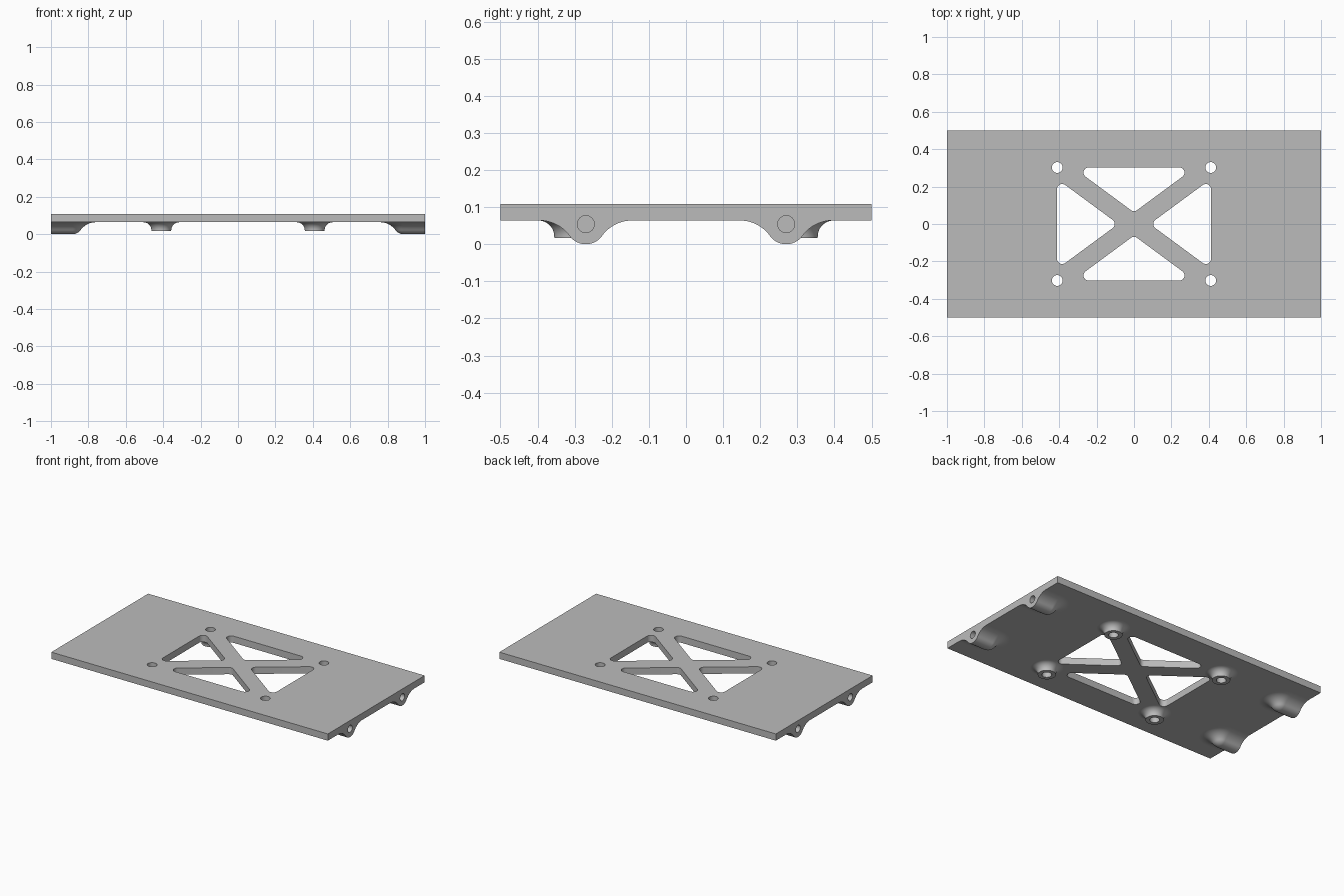
import bpy, bmesh
from math import pi, sin, cos, atan2, sqrt, hypot
from mathutils import Vector

if "Cube" in bpy.data.objects:
    bpy.data.objects.remove(bpy.data.objects["Cube"])

BOTTOM, TOP = 0.064, 0.108      # plate faces
HOLE_X, HOLE_Y = 0.41, 0.302    # screw hole positions
LUG_Y, LUG_R = 0.27, 0.054      # edge lug position and nose radius

grey = bpy.data.materials.new("plain grey")
grey.use_nodes = True
colour = (0.5, 0.5, 0.5, 1)
grey.diffuse_color = colour
grey.node_tree.nodes["Principled BSDF"].inputs["Base Color"].default_value = colour


def finish(name, bm):
    """Turn a bmesh into a clean object with the grey material."""
    bmesh.ops.remove_doubles(bm, verts=bm.verts, dist=1e-5)
    bmesh.ops.recalc_face_normals(bm, faces=bm.faces)
    mesh = bpy.data.meshes.new(name)
    bm.to_mesh(mesh)
    bm.free()
    mesh.materials.append(grey)
    obj = bpy.data.objects.new(name, mesh)
    bpy.context.collection.objects.link(obj)
    return obj


def prism(bm, outline, shift):
    """Extrude a closed outline of points along a vector."""
    low = [bm.verts.new(p) for p in outline]
    high = [bm.verts.new(Vector(p) + Vector(shift)) for p in outline]
    bm.faces.new(low)
    bm.faces.new(high)
    for i in range(len(low)):
        j = (i + 1) % len(low)
        bm.faces.new((low[i], low[j], high[j], high[i]))


def skin(bm, rows, closed):
    """Join neighbouring rows of points with quads."""
    rows = [[bm.verts.new(p) for p in row] for row in rows]
    n = len(rows[0])
    for a, b in zip(rows, rows[1:]):
        for i in range(n if closed else n - 1):
            j = (i + 1) % n
            bm.faces.new((a[i], a[j], b[j], b[i]))
    return rows


def circle(radius, n):
    return [(radius * cos(2 * pi * i / n), radius * sin(2 * pi * i / n)) for i in range(n)]


def rounded_triangle(centres, radius, n=10):
    """Outline around three corner centres given counter-clockwise."""
    points = []
    for i, (x, y) in enumerate(centres):
        px, py = centres[i - 1]
        qx, qy = centres[(i + 1) % 3]
        start = atan2(y - py, x - px) - pi / 2
        turn = (atan2(qy - y, qx - x) - pi / 2 - start) % (2 * pi)
        for k in range(n + 1):
            a = start + turn * k / n
            points.append((x + radius * cos(a), y + radius * sin(a)))
    return points


# Cutters: four rounded triangles, four screw holes, four blind edge holes
cut = bmesh.new()
corner, strut = 0.028, 0.05
slope = HOLE_Y / HOLE_X
length = hypot(HOLE_X, HOLE_Y)
gap = (strut + corner) * length / HOLE_X
ex, ey = 0.412 - corner, 0.303 - corner
tall, wide = slope * ex - gap, (ey - gap) / slope
side = [(gap / slope, 0), (ex, -tall), (ex, tall)]
end = [(0, gap), (wide, ey), (-wide, ey)]
for s in (1, -1):
    for tri in (side, end):
        outline = rounded_triangle([(s * x, s * y) for x, y in tri], corner)
        prism(cut, [(x, y, -0.1) for x, y in outline], (0, 0, 0.4))
    for t in (1, -1):
        prism(cut, [(s * HOLE_X + x, t * HOLE_Y + y, -0.1) for x, y in circle(0.029, 32)],
              (0, 0, 0.4))
        prism(cut, [(s * 1.1, t * LUG_Y + y, LUG_R + z) for y, z in circle(0.023, 32)],
              (-s * 0.22, 0, 0))
cutter = finish("cutter", cut)
cutter.hide_render = True

parts = []

# Plate
bm = bmesh.new()
prism(bm, [(-1, -0.5, BOTTOM), (1, -0.5, BOTTOM), (1, 0.5, BOTTOM), (-1, 0.5, BOTTOM)],
      (0, 0, TOP - BOTTOM))
parts.append(finish("plate", bm))

# Screw bosses: short cylinders flared into the plate
boss_r, flare, boss_z = 0.053, 0.043, 0.017
boss = [(boss_r, boss_z)]
for k in range(11):
    a = pi / 2 * k / 10
    boss.append((boss_r + flare * (1 - cos(a)), BOTTOM - flare * (1 - sin(a))))

# Edge lugs: round nose blended into the plate by a large fillet
fillet = 0.1
reach = sqrt((LUG_R + fillet) ** 2 - (BOTTOM - fillet - LUG_R) ** 2)
meet = atan2(reach, LUG_R - (BOTTOM - fillet))
lug = [(LUG_R * sin(meet * k / 10), LUG_R * (1 - cos(meet * k / 10))) for k in range(11)]
for k in range(1, 15):
    a = meet * (1 - k / 14)
    lug.append((reach - fillet * sin(a), BOTTOM - fillet + fillet * cos(a)))

for sx, across in ((1, "left"), (-1, "right")):
    for sy, along in ((-1, "front"), (1, "back")):
        bm = bmesh.new()
        rows = skin(bm, [[(sx * HOLE_X + x, sy * HOLE_Y + y, z) for x, y in circle(r, 48)]
                         for r, z in boss], True)
        bm.faces.new(rows[0])
        bm.faces.new(rows[-1])
        parts.append(finish(f"{along}_{across}_boss", bm))

        # Each lug row runs in from the edge, around the rounded end and back
        bm = bmesh.new()
        rows = []
        for d, z in lug:
            path = [(1, d)]
            path += [(0.885 - d * sin(pi * k / 32), d * cos(pi * k / 32)) for k in range(33)]
            path += [(1, -d)]
            rows.append([(sx * x, sy * LUG_Y + y, z) for x, y in path])
        rows = skin(bm, rows, False)
        bm.faces.new(rows[-1])
        bm.faces.new([r[0] for r in reversed(rows)] + [r[-1] for r in rows[1:]])
        parts.append(finish(f"{along}_{across}_lug", bm))

# Cut every part, then smooth the rounded surfaces
for obj in parts:
    mod = obj.modifiers.new("openings", 'BOOLEAN')
    mod.operation = 'DIFFERENCE'
    mod.solver = 'EXACT'
    mod.object = cutter
bpy.ops.object.select_all(action='DESELECT')
for obj in parts:
    obj.select_set(True)
bpy.context.view_layer.objects.active = parts[0]
bpy.ops.object.convert(target='MESH')
bpy.ops.object.shade_smooth_by_angle(angle=pi / 6)
bpy.data.objects.remove(cutter)
